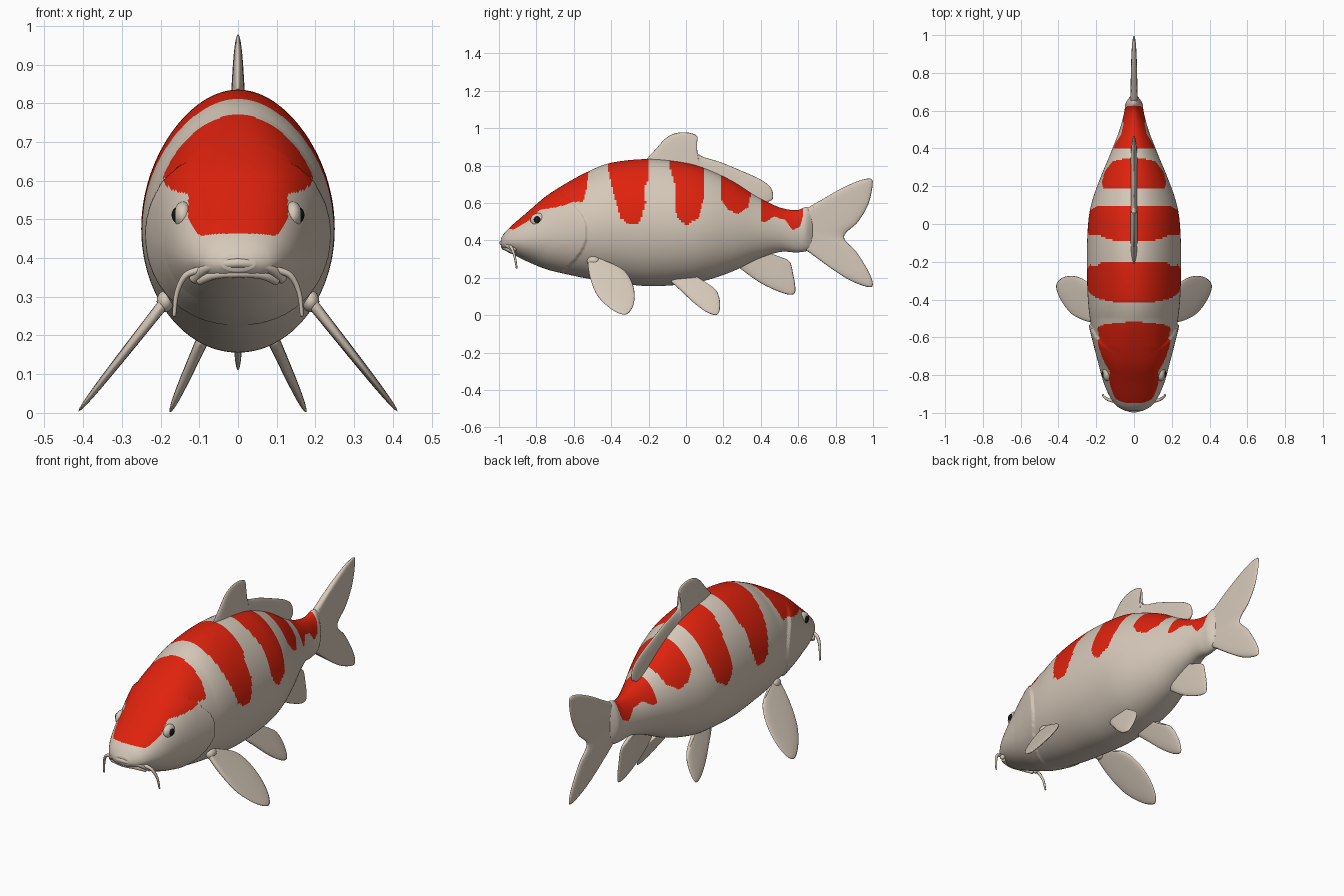
import bpy, bmesh, math
from mathutils import Vector


def material(name, rgb):
    m = bpy.data.materials.new(name)
    m.diffuse_color = (*rgb, 1)
    return m


WHITE = material("cream white", (0.67, 0.58, 0.485))
RED = material("vermilion red", (0.74, 0.016, 0.004))
BLACK = material("eye black", (0.008, 0.008, 0.008))


def spline(pts, n):
    """Catmull-Rom through points of any dimension, n samples per span."""
    out, last = [], len(pts) - 1
    for i in range(last):
        quad = (pts[max(i - 1, 0)], pts[i], pts[i + 1], pts[min(i + 2, last)])
        for k in range(n):
            t = k / n
            out.append(tuple(0.5 * (2 * q + (r - p) * t + (2 * p - 5 * q + 4 * r - s) * t * t
                                    + (3 * q - p - 3 * r + s) * t ** 3) for p, q, r, s in zip(*quad)))
    return out + [tuple(pts[last])]


def finish(name, bm, mats, mirror=False):
    bmesh.ops.recalc_face_normals(bm, faces=bm.faces)
    for f in bm.faces:
        f.smooth = True
    me = bpy.data.meshes.new(name)
    bm.to_mesh(me)
    bm.free()
    ob = bpy.data.objects.new(name, me)
    bpy.context.collection.objects.link(ob)
    for m in mats:
        me.materials.append(m)
    if mirror:
        ob.modifiers.new("mirror", 'MIRROR')
    return ob


def inside(y, z, poly):
    hit = False
    for (y1, z1), (y2, z2) in zip(poly, poly[1:] + poly[:1]):
        if (z1 > z) != (z2 > z) and y < (y2 - y1) * (z - z1) / (z2 - z1) + y1:
            hit = not hit
    return hit


# Body stations: y, top z, bottom z, half width
STATIONS = [(-0.99, 0.41, 0.365, 0.045), (-0.965, 0.447, 0.345, 0.09), (-0.92, 0.49, 0.322, 0.125),
            (-0.85, 0.55, 0.288, 0.157), (-0.75, 0.635, 0.247, 0.186), (-0.65, 0.70, 0.222, 0.207),
            (-0.53, 0.765, 0.197, 0.229), (-0.4, 0.815, 0.177, 0.244), (-0.2, 0.835, 0.156, 0.25),
            (0.0, 0.815, 0.167, 0.243), (0.12, 0.778, 0.19, 0.222), (0.25, 0.717, 0.235, 0.176),
            (0.38, 0.635, 0.298, 0.122), (0.5, 0.577, 0.338, 0.076), (0.59, 0.562, 0.336, 0.052),
            (0.64, 0.578, 0.342, 0.044), (0.675, 0.57, 0.355, 0.02)]

# Red patches as outlines seen from the side (y, z)
PATCHES = [
    [(-0.955, 0.9), (-0.955, 0.465), (-0.925, 0.457), (-0.89, 0.475), (-0.84, 0.507), (-0.78, 0.565),
     (-0.69, 0.578), (-0.59, 0.607), (-0.55, 0.605), (-0.535, 0.66), (-0.525, 0.73), (-0.50, 0.9)],
    [(-0.42, 0.9), (-0.415, 0.78), (-0.39, 0.66), (-0.35, 0.52), (-0.31, 0.487), (-0.25, 0.495),
     (-0.215, 0.6), (-0.225, 0.68), (-0.2, 0.73), (-0.2, 0.9)],
    [(-0.095, 0.9), (-0.085, 0.78), (-0.055, 0.69), (-0.06, 0.57), (-0.04, 0.515), (0.0, 0.482),
     (0.07, 0.52), (0.095, 0.63), (0.1, 0.9)],
    [(0.19, 0.9), (0.19, 0.62), (0.225, 0.56), (0.28, 0.545), (0.33, 0.575), (0.345, 0.64), (0.35, 0.9)],
    [(0.41, 0.9), (0.40, 0.505), (0.42, 0.495), (0.47, 0.528), (0.53, 0.51), (0.57, 0.455),
     (0.61, 0.475), (0.625, 0.53), (0.63, 0.9)],
]


def gill(y, z):
    """Raised gill cover ending in a curved step."""
    d = (-0.53 - 3.1 * (z - 0.44) ** 2) - y
    if d < 0 or d > 0.2 or z > 0.66:
        return 0
    return 0.012 * (1 - d / 0.2) * min(1, (0.66 - z) / 0.06)


def skin(station, a):
    y, top, bot, hw = station
    zc = bot + 0.47 * (top - bot)
    c, s = math.cos(a), math.sin(a)
    z = zc + c * ((top - zc) if c > 0 else (zc - bot))
    # the back is slightly gabled, while the head has a broader brow
    head = min(1, max(0, (-0.5 - y) / 0.15))
    x = math.copysign(abs(s) ** (1 - 0.2 * head if c > 0 else 1), s)
    x *= hw * (1 - 0.1 * (1 - head) * max(c, 0) ** 2)
    if abs(x) > 0.02:
        x += math.copysign(gill(y, z), x)
    return Vector((x, y, z))


def build_body():
    bm = bmesh.new()
    N = 180
    rings = [[bm.verts.new(skin(s, 2 * math.pi * k / N)) for k in range(N)] for s in spline(STATIONS, 19)]
    for r, q in zip(rings, rings[1:]):
        for k in range(N):
            f = bm.faces.new((r[k], r[(k + 1) % N], q[(k + 1) % N], q[k]))
            p = f.calc_center_median()
            f.material_index = int(any(inside(p.y, p.z, patch) for patch in PATCHES))
    bm.faces.new(rings[0])
    bm.faces.new(rings[-1])
    finish("body", bm, [WHITE, RED])


def fin(name, base, outer, t0, t1, x0=0.0, lean=0.0, z0=0.0, mirror=False):
    """Lens-section fin lofted from a base line to an outer edge, both (y, z); lean tilts it outward."""
    bm = bmesh.new()
    edge, root = spline(outer, 8), spline(base, 60)
    n, M = len(edge) - 1, 14
    normal = Vector((1, 0, lean)).normalized()
    for sign in (1, -1):
        grid = []
        for i, (ey, ez) in enumerate(edge):
            u = i / n
            by, bz = root[round(u * (len(root) - 1))]
            row = []
            for j in range(M + 1):
                v = 1 - (1 - j / M) ** 1.5
                y, z = by + (ey - by) * v, bz + (ez - bz) * v
                h = (t0 + (t1 - t0) * v) * math.sqrt((1 - v ** 6) * (1 - (2 * u - 1) ** 8))
                row.append(bm.verts.new(Vector((x0 + lean * (z0 - z), y, z)) + normal * h * sign))
            grid.append(row)
        for a, b in zip(grid, grid[1:]):
            for j in range(M):
                bm.faces.new((a[j], b[j], b[j + 1], a[j + 1]))
    bmesh.ops.remove_doubles(bm, verts=bm.verts, dist=1e-5)
    finish(name, bm, [WHITE], mirror)


def tube(name, pts, radius, tip=1.0, mirror=False):
    """Round tube along a smooth path, tapering to tip."""
    bm = bmesh.new()
    path = [Vector(p) for p in spline(pts, 8)]
    rings = []
    for i, p in enumerate(path):
        d = (path[min(i + 1, len(path) - 1)] - path[max(i - 1, 0)]).normalized()
        s = d.cross(Vector((0.1, 1, 0.2))).normalized()
        w = d.cross(s)
        r = radius * (1 + (tip - 1) * i / (len(path) - 1))
        rings.append([bm.verts.new(p + r * (s * math.cos(k * math.pi / 6) + w * math.sin(k * math.pi / 6)))
                      for k in range(12)])
    for a, b in zip(rings, rings[1:]):
        for k in range(12):
            bm.faces.new((a[k], a[(k + 1) % 12], b[(k + 1) % 12], b[k]))
    bm.faces.new(rings[0])
    bm.faces.new(rings[-1])
    finish(name, bm, [WHITE], mirror)


def ball(name, centre, size, mat):
    bm = bmesh.new()
    bmesh.ops.create_uvsphere(bm, u_segments=24, v_segments=16, radius=1)
    for v in bm.verts:
        v.co = Vector(centre) + Vector(a * b for a, b in zip(v.co, size))
    finish(name, bm, [mat], mirror=True)


build_body()

# Fins on the centre line
fin("tail_fin", [(0.62, 0.55), (0.62, 0.36)],
    [(0.65, 0.575), (0.73, 0.62), (0.82, 0.672), (0.92, 0.718), (0.985, 0.73), (0.998, 0.70), (0.975, 0.595),
     (0.92, 0.50), (0.845, 0.42), (0.91, 0.34), (0.97, 0.245), (0.998, 0.175), (0.98, 0.15), (0.88, 0.185),
     (0.77, 0.255), (0.65, 0.345)], 0.02, 0.013)
fin("dorsal_fin", [(-0.2, 0.79), (0.0, 0.78), (0.2, 0.70), (0.42, 0.59)],
    [(-0.22, 0.825), (-0.165, 0.885), (-0.11, 0.945), (-0.06, 0.972), (0.0, 0.978), (0.055, 0.962),
     (0.06, 0.93), (0.052, 0.885), (0.085, 0.85), (0.18, 0.82), (0.29, 0.775), (0.40, 0.725),
     (0.455, 0.68), (0.465, 0.625), (0.435, 0.605)], 0.02, 0.009)
fin("anal_fin", [(0.29, 0.28), (0.44, 0.345)],
    [(0.29, 0.25), (0.395, 0.175), (0.5, 0.125), (0.565, 0.11), (0.585, 0.135), (0.573, 0.22),
     (0.555, 0.285), (0.51, 0.31), (0.45, 0.325)], 0.015, 0.009)

# Paired fins
fin("pectoral_fins", [(-0.52, 0.30), (-0.47, 0.30)],
    [(-0.525, 0.27), (-0.51, 0.19), (-0.47, 0.10), (-0.395, 0.03), (-0.325, 0.004), (-0.285, 0.045),
     (-0.275, 0.12), (-0.30, 0.20), (-0.355, 0.255), (-0.46, 0.28)],
    0.015, 0.009, x0=0.19, lean=0.79, z0=0.285, mirror=True)
fin("pelvic_fins", [(-0.07, 0.20), (0.05, 0.21)],
    [(-0.08, 0.18), (-0.02, 0.125), (0.05, 0.06), (0.12, 0.012), (0.17, 0.006), (0.182, 0.07),
     (0.155, 0.14), (0.07, 0.185)],
    0.017, 0.01, x0=0.10, lean=0.45, z0=0.17, mirror=True)
ball("pectoral_fin_roots", (0.188, -0.495, 0.288), (0.022, 0.034, 0.028), WHITE)

# Mouth and barbels
tube("upper_lip", [(-0.115, -0.915, 0.345), (-0.075, -0.958, 0.377), (0, -0.985, 0.387),
                   (0.075, -0.958, 0.377), (0.115, -0.915, 0.345)], 0.013)
tube("lower_lip", [(-0.1, -0.925, 0.34), (-0.06, -0.958, 0.356), (0, -0.975, 0.36),
                   (0.06, -0.958, 0.356), (0.1, -0.925, 0.34)], 0.011)
tube("barbels", [(0.095, -0.94, 0.37), (0.135, -0.93, 0.355), (0.158, -0.915, 0.31), (0.165, -0.905, 0.25)],
     0.01, 0.45, mirror=True)

# Eyes: low sockets with a small dark pupil
ball("eye_sockets", (0.142, -0.79, 0.51), (0.024, 0.042, 0.036), WHITE)
ball("eyes", (0.155, -0.795, 0.511), (0.0165, 0.021, 0.021), BLACK)
